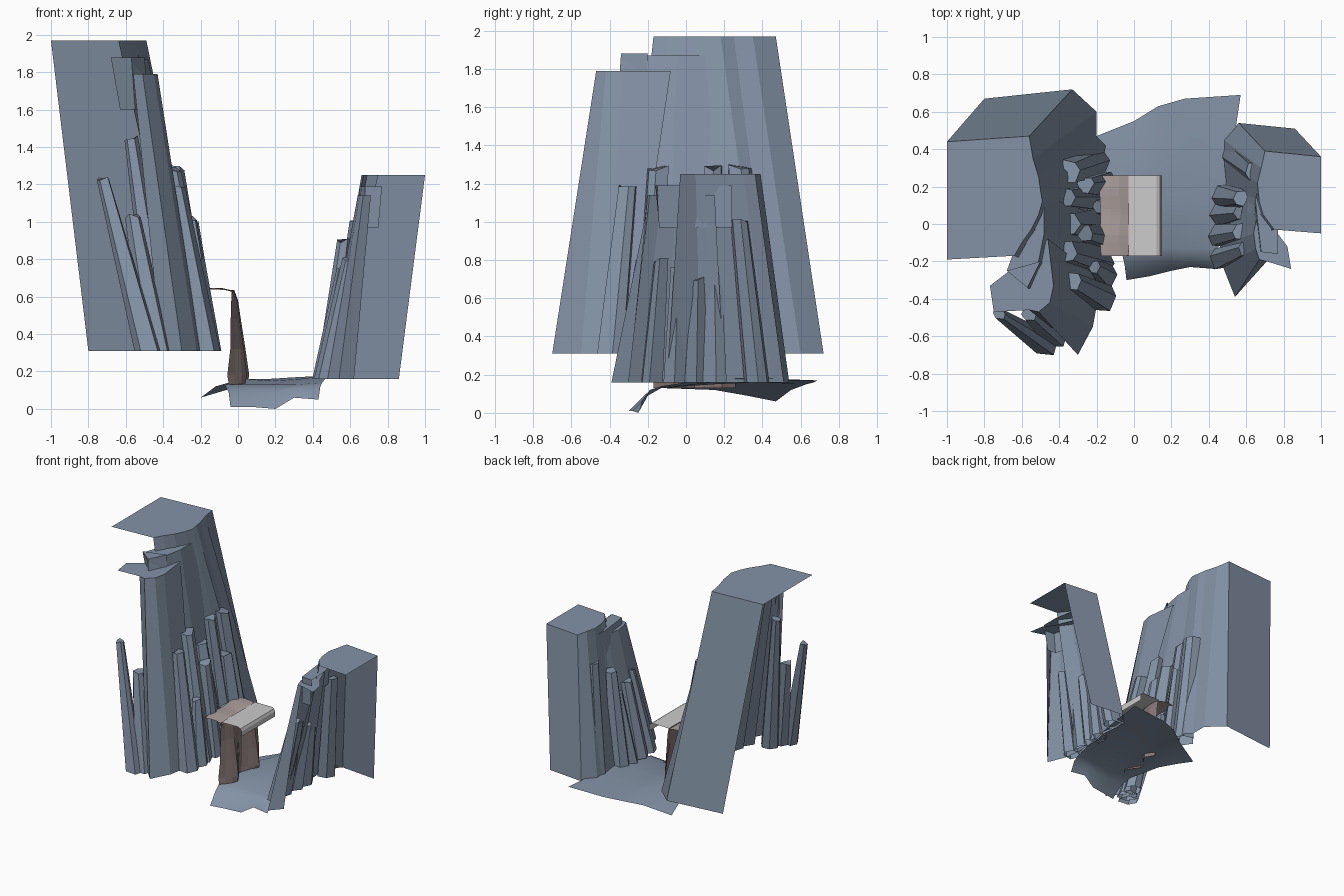
import bpy, math, random

random.seed(4)


def material(name, rgb):
    m = bpy.data.materials.new(name)
    m.diffuse_color = (*rgb, 1)
    return m


SLATE = material("slate", (0.23, 0.29, 0.38))
BROWN = material("brown_rock", (0.25, 0.19, 0.19))
TAN = material("tan_rock", (0.40, 0.34, 0.33))


def build(name, verts, faces, mat=None, smooth=False):
    me = bpy.data.meshes.new(name)
    me.from_pydata(verts, [], faces)
    if mat:
        me.materials.append(mat)
    for p in me.polygons:
        p.use_smooth = smooth
    ob = bpy.data.objects.new(name, me)
    bpy.context.collection.objects.link(ob)
    return ob


def grid(name, rows, mat=None, smooth=False):
    n = len(rows[0])
    faces = [(r * n + c, r * n + c + 1, (r + 1) * n + c + 1, (r + 1) * n + c)
             for r in range(len(rows) - 1) for c in range(n - 1)]
    return build(name, [p for row in rows for p in row], faces, mat, smooth)


def cliff(name, pairs, z0, z1, cap):
    """Leaning open wall: (base x, y, top x, y) pairs, closed by a flat cap."""
    n = len(pairs)
    verts = [(a, b, z0) for a, b, c, d in pairs] + [(c, d, z1) for a, b, c, d in pairs]
    verts += [(x, y, z1) for x, y in cap]
    faces = [(i, i + 1, n + i + 1, n + i) for i in range(n - 1)]
    faces.append(tuple(range(n, len(verts))))
    return build(name, verts, faces, SLATE)


def column(name, base, top, z0, z1, rb, rt, sides=6):
    """Leaning tapered stone column with a slightly uneven cap."""
    lo, hi = [], []
    for i in range(sides):
        a = math.tau * i / sides + random.uniform(-0.2, 0.2)
        k = random.uniform(0.85, 1.1)
        c, s = math.cos(a) * k, math.sin(a) * k
        lo.append((base[0] + rb * c, base[1] + rb * s, z0))
        hi.append((top[0] + rt * c, top[1] + rt * s, z1 + random.uniform(-0.015, 0.015)))
    faces = [(i, (i + 1) % sides, sides + (i + 1) % sides, sides + i) for i in range(sides)]
    faces.append(tuple(range(sides, 2 * sides)))
    return build(name, lo + hi, faces, SLATE)


# Left cliff: back wall, inner face and overhanging plateau
cliff("left_cliff_main", [
    (-.80, .67, -1, .44), (-.33, .72, -.56, .47), (-.20, .60, -.54, .35),
    (-.20, .47, -.51, .25), (-.15, .42, -.50, .18), (-.18, .27, -.49, .12),
    (-.20, .10, -.51, .05), (-.20, -.05, -.55, -.03), (-.22, -.20, -.60, -.10),
    (-.27, -.35, -.64, -.17)], .31, 1.97, [(-1, -.19)])
# Left cliff: lower ledges stepping forward, and a short block under the middle one
cliff("left_cliff_middle_ledge", [
    (-.30, -.45, -.57, -.34), (-.20, -.30, -.51, -.20),
    (-.18, -.10, -.48, -.05), (-.20, .05, -.48, .15)],
    .31, 1.87, [(-.57, .05), (-.68, -.25)])
cliff("left_cliff_ledge_block", [
    (-.63, -.24, -.68, -.25), (-.55, -.36, -.57, -.34), (-.47, -.22, -.50, -.20)],
    1.60, 1.88, [])
cliff("left_cliff_front_ledge", [
    (-.41, -.58, -.56, -.46), (-.30, -.70, -.51, -.47), (-.22, -.55, -.45, -.42),
    (-.20, -.44, -.43, -.33), (-.17, -.30, -.46, -.08)],
    .31, 1.79, [(-.60, -.20), (-.77, -.33), (-.75, -.47)])

# Left cliff: broken columns (base, top, top height, base radius, top radius)
left_columns = [
    ((-.48, -.64), (-.72, -.48), 1.23, .075, .035),
    ((-.43, -.59), (-.56, -.48), 1.03, .085, .045),
    ((-.40, -.50), (-.57, -.34), 1.45, .07, .035),
    ((-.17, -.40), (-.33, -.31), 1.19, .085, .055),
    ((-.19, -.20), (-.36, -.15), 1.28, .09, .06),
    ((-.20, .00), (-.34, .00), 1.15, .10, .065),
    ((-.21, .14), (-.36, .14), 1.28, .08, .055),
    ((-.21, .33), (-.35, .28), 1.29, .085, .065),
    ((-.16, -.07), (-.26, -.05), 1.02, .07, .045),
    ((-.17, .22), (-.26, .21), 1.00, .07, .045),
    ((-.15, -.28), (-.21, -.23), .80, .07, .035),
    ((-.16, .09), (-.19, .09), .62, .06, .035),
]
for i, (b, t, z, rb, rt) in enumerate(left_columns):
    column(f"left_column_{i + 1}", b, t, .31, z, rb, rt)

# Right cliff: back wall, inner face, plateau and front ledges
cliff("right_cliff_main", [
    (.86, .51, 1, .36), (.56, .54, .70, .39), (.48, .45, .68, .30),
    (.48, .33, .66, .22), (.49, .22, .67, .12), (.46, .08, .69, .05),
    (.50, -.10, .75, -.03)], .16, 1.25, [(1, -.05)])
cliff("right_cliff_ledge", [
    (.62, -.30, .71, -.20), (.54, -.39, .67, -.19), (.48, -.24, .65, -.13),
    (.46, -.12, .64, -.05), (.47, .05, .66, .06), (.50, .20, .68, .15)],
    .16, 1.14, [(.76, -.04), (.82, -.12), (.84, -.24)])
cliff("right_cliff_upper_ledge", [
    (.75, -.14, .77, -.16), (.67, -.14, .68, -.15), (.64, -.03, .66, .02),
    (.64, .12, .65, .12), (.64, .24, .66, .24)],
    .97, 1.19, [(.74, .15), (.77, -.02)])

# Right cliff: broken columns
right_columns = [
    ((.47, -.18), (.60, -.13), .80, .07, .045),
    ((.46, -.06), (.57, -.04), .76, .065, .045),
    ((.47, .05), (.57, .06), .70, .07, .04),
    ((.48, .15), (.57, .14), .90, .075, .045),
    ((.53, .37), (.64, .28), 1.00, .07, .05),
]
for i, (b, t, z, rb, rt) in enumerate(right_columns):
    column(f"right_column_{i + 1}", b, t, .16, z, rb, rt)

# Valley floor between the cliffs, dropping at the front edge
grid("valley_floor", [
    [(-.04, -.30, .01), (.08, -.28, .01), (.20, -.25, 0), (.30, -.23, .06), (.43, -.24, .05)],
    [(-.05, -.22, .09), (.06, -.21, .10), (.19, -.20, .09), (.30, -.19, .11), (.44, -.19, .12)],
    [(-.07, -.13, .13), (.05, -.13, .13), (.18, -.13, .13), (.31, -.13, .13), (.45, -.13, .14)],
    [(-.12, .15, .12), (.03, .15, .16), (.18, .15, .15), (.33, .15, .16), (.48, .15, .18)],
    [(-.16, .32, .09), (.02, .35, .16), (.16, .38, .16), (.32, .40, .17), (.53, .42, .18)],
    [(-.20, .47, .06), (0, .55, .12), (.13, .63, .15), (.27, .67, .16), (.57, .69, .17)],
], SLATE, True)

# Upright rock wall: a rippled sheet that narrows towards the top
ripple = [.1, .4, .7, .9, .75, .5, .3, .35, .6, .85, 1, .8, .6]
levels = [(.13, -.06, .05), (.18, -.07, .06), (.32, -.05, .04),
          (.48, -.045, .015), (.58, -.04, 0), (.635, -.035, -.02)]
grid("rock_wall", [[(lo + (hi - lo) * w, -.17 + .43 * i / (len(ripple) - 1), z)
                    for i, w in enumerate(ripple)] for z, lo, hi in levels], BROWN)

# Rippled rock shelf curling back from the top of the wall
grid("wall_top_shelf", [[(x - .01 * w, -.17 + .43 * i / (len(ripple) - 1), z + .01 * (w - .5))
                         for i, w in enumerate(ripple)]
                        for x, z in [(-.175, .64), (-.12, .642), (-.07, .64), (-.02, .628)]], TAN)
# Thin grey sheet with a rounded drop at its outer edge
grid("grey_shelf", [[(x, -.17, z), (x, .26, z)] for x, z in
                    [(-.03, .638), (.12, .64), (.14, .63), (.15, .61), (.15, .57)]])
